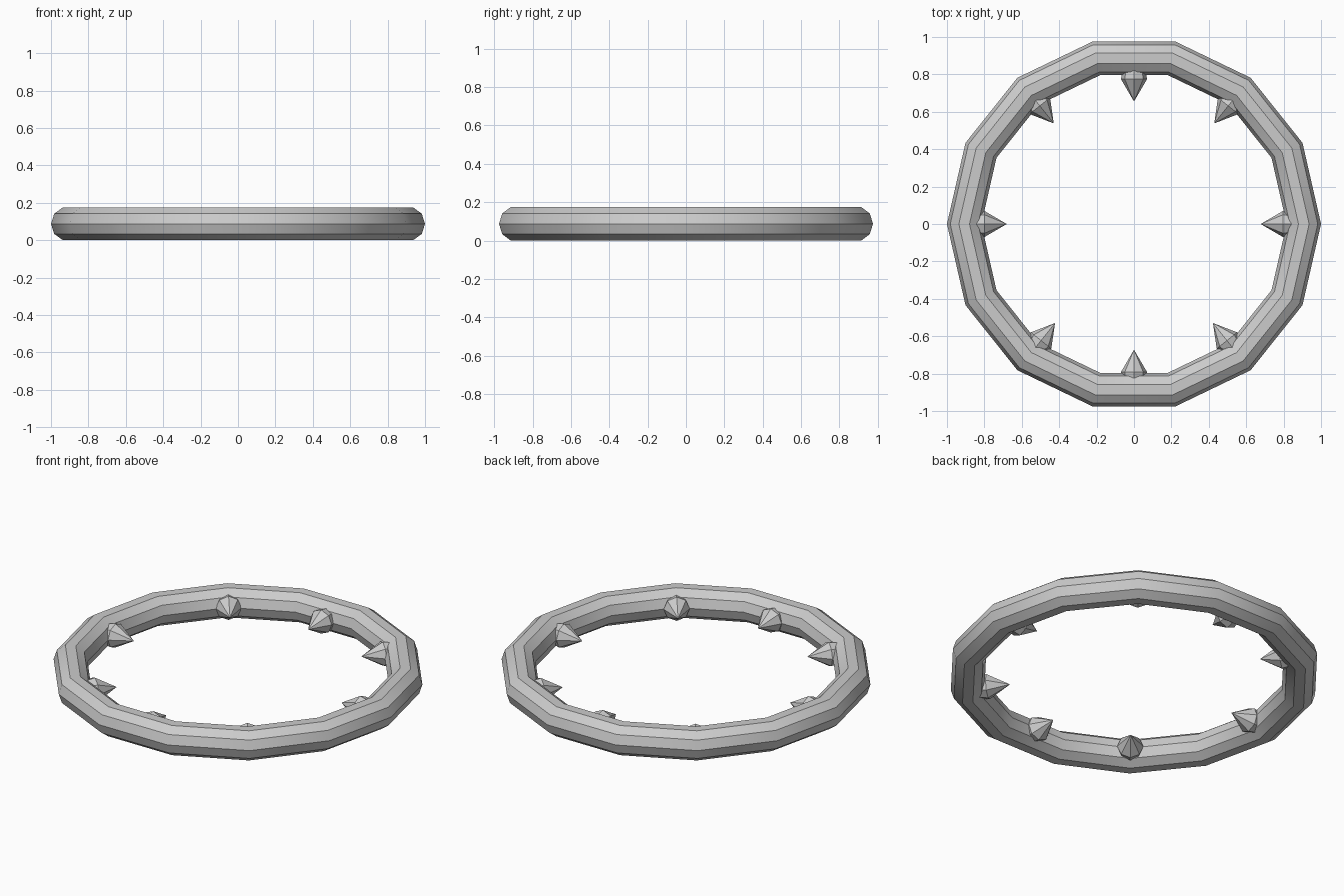
import bpy, bmesh
from math import radians, pi, sin, cos
from mathutils import Matrix

if "Cube" in bpy.data.objects:
    bpy.data.objects.remove(bpy.data.objects["Cube"])

MID_Z = 0.0875

# Ring: 14 segments around, ten-sided section
bpy.ops.mesh.primitive_torus_add(major_segments=14, minor_segments=10,
                                 major_radius=0.908, minor_radius=0.092,
                                 location=(0, 0, MID_Z))
ring = bpy.context.object
ring.name = "ring"
bpy.ops.object.shade_smooth_by_angle(angle=radians(30))


def spike(name, angle, tip):
    """Eight-sided stud pointing at the centre, its root sunk in the ring."""
    bm = bmesh.new()
    loops = []
    for dist, r in ((0.12, 0.07), (0.18, 0.058)):
        loops.append([bm.verts.new((tip + dist, r * cos(i * pi / 4), r * sin(i * pi / 4)))
                      for i in range(8)])
    point = bm.verts.new((tip, 0, 0))
    rim, root = loops
    for i in range(8):
        j = (i + 1) % 8
        bm.faces.new((point, rim[j], rim[i]))
        bm.faces.new((rim[i], rim[j], root[j], root[i]))
    bm.faces.new(root)
    bmesh.ops.recalc_face_normals(bm, faces=bm.faces)
    mesh = bpy.data.meshes.new(name)
    bm.to_mesh(mesh)
    bm.free()
    ob = bpy.data.objects.new(name, mesh)
    bpy.context.collection.objects.link(ob)
    ob.matrix_world = Matrix.Translation((0, 0, MID_Z)) @ Matrix.Rotation(angle, 4, 'Z')


# Eight inward spikes; the diagonal ones sit on the ring's corners
step = 2 * pi / 14
for n, (k, tip) in enumerate(((0, 0.677), (2, 0.688), (3.5, 0.655), (5, 0.688),
                              (7, 0.68), (9, 0.677), (10.5, 0.672), (12, 0.677))):
    spike(f"spike_{n + 1}", k * step, tip)
